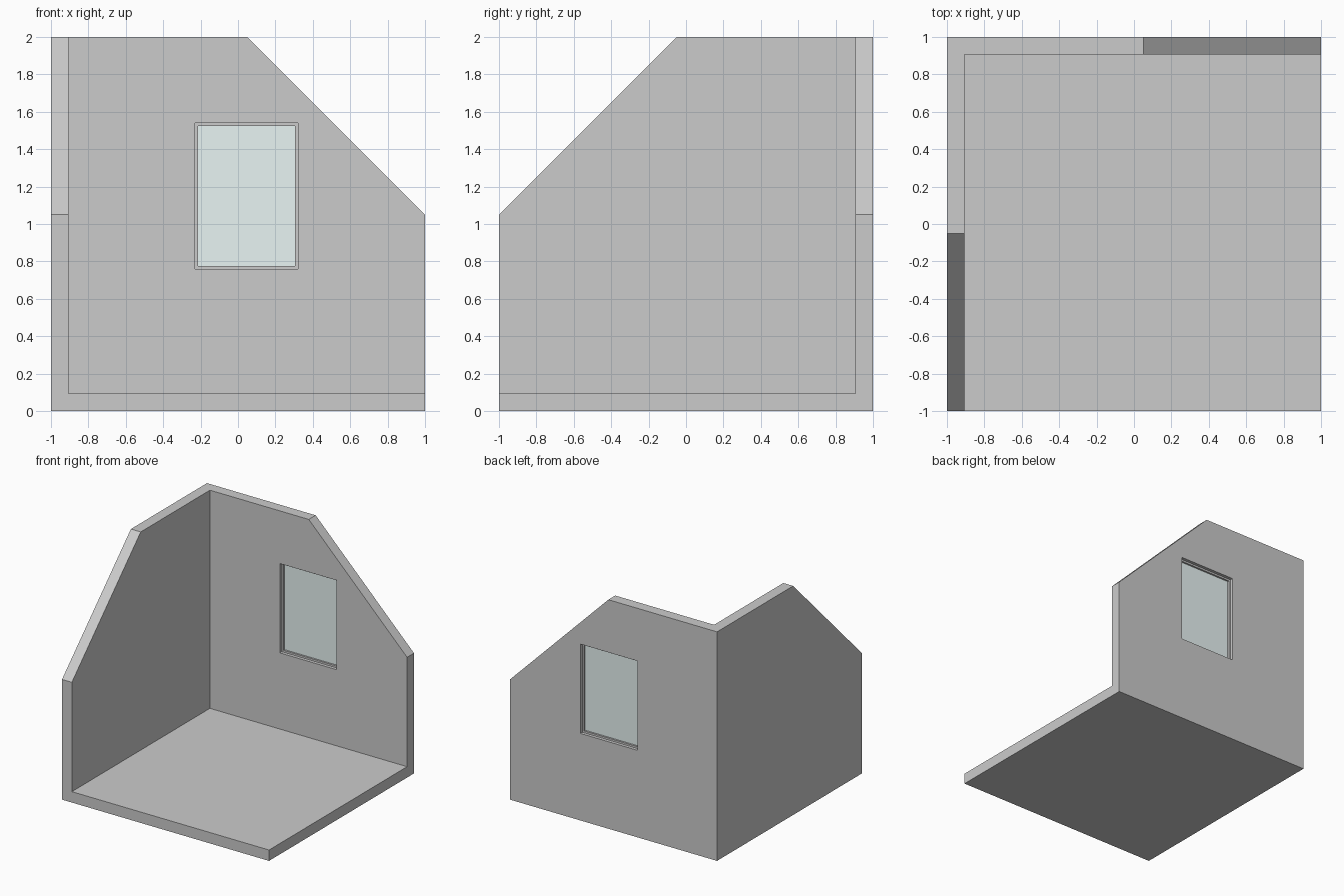
import bpy, bmesh
from mathutils import Vector

if "Cube" in bpy.data.objects:
    bpy.data.objects.remove(bpy.data.objects["Cube"])

T = 0.095                       # wall and floor thickness
WX0, WX1, WZ0, WZ1 = -0.23, 0.32, 0.76, 1.54   # window opening
YC = 1 - T / 2                  # middle of the back wall


def prism(name, base, extrude):
    """Extrude a planar polygon along a vector."""
    bm = bmesh.new()
    face = bm.faces.new([bm.verts.new(p) for p in base])
    res = bmesh.ops.extrude_face_region(bm, geom=[face], use_keep_orig=True)
    moved = [g for g in res["geom"] if isinstance(g, bmesh.types.BMVert)]
    bmesh.ops.translate(bm, verts=moved, vec=Vector(extrude))
    bmesh.ops.recalc_face_normals(bm, faces=bm.faces)
    mesh = bpy.data.meshes.new(name)
    bm.to_mesh(mesh)
    bm.free()
    obj = bpy.data.objects.new(name, mesh)
    bpy.context.collection.objects.link(obj)
    return obj


def box(name, lo, hi):
    (x0, y0, z0), (x1, y1, z1) = lo, hi
    base = [(x0, y0, z0), (x1, y0, z0), (x1, y1, z0), (x0, y1, z0)]
    return prism(name, base, (0, 0, z1 - z0))


def cut(obj, cutter):
    mod = obj.modifiers.new(cutter.name, 'BOOLEAN')
    mod.operation = 'DIFFERENCE'
    mod.solver = 'EXACT'
    mod.object = cutter
    cutter.hide_render = True
    cutter.hide_viewport = True


# Room shell: floor, left wall and back wall in one piece
room = box("room_shell", (-1, -1, 0), (1, 1, 2))
cut(room, box("room_cutter", (-1 + T, -1.5, T), (1.5, 1 - T, 2.5)))

# Sloping top corners of both walls
slope = [(-0.05, 2.1), (1.1, 0.95), (1.1, 2.1)]
cut(room, prism("back_slope_cutter", [(a, 0.5, z) for a, z in slope], (0, 1, 0)))
cut(room, prism("left_slope_cutter", [(-1.5, -a, z) for a, z in slope], (1, 0, 0)))

# Window opening
cut(room, box("window_cutter", (WX0, 0.8, WZ0), (WX1, 1.2, WZ1)))

# Thin window frame, recessed from both wall faces
F, D = 0.016, 0.02
frame = box("window_frame", (WX0, YC - D, WZ0), (WX1, YC + D, WZ1))
cut(frame, box("frame_cutter", (WX0 + F, 0.8, WZ0 + F), (WX1 - F, 1.2, WZ1 - F)))

# Glass pane in the middle of the frame
pane = box("window_glass", (WX0 + F, YC - 0.004, WZ0 + F), (WX1 - F, YC + 0.004, WZ1 - F))
glass = bpy.data.materials.new("glass")
glass.diffuse_color = (0.81, 0.91, 0.9, 1)
glass.use_nodes = True
glass.node_tree.nodes["Principled BSDF"].inputs["Base Color"].default_value = glass.diffuse_color
pane.data.materials.append(glass)
